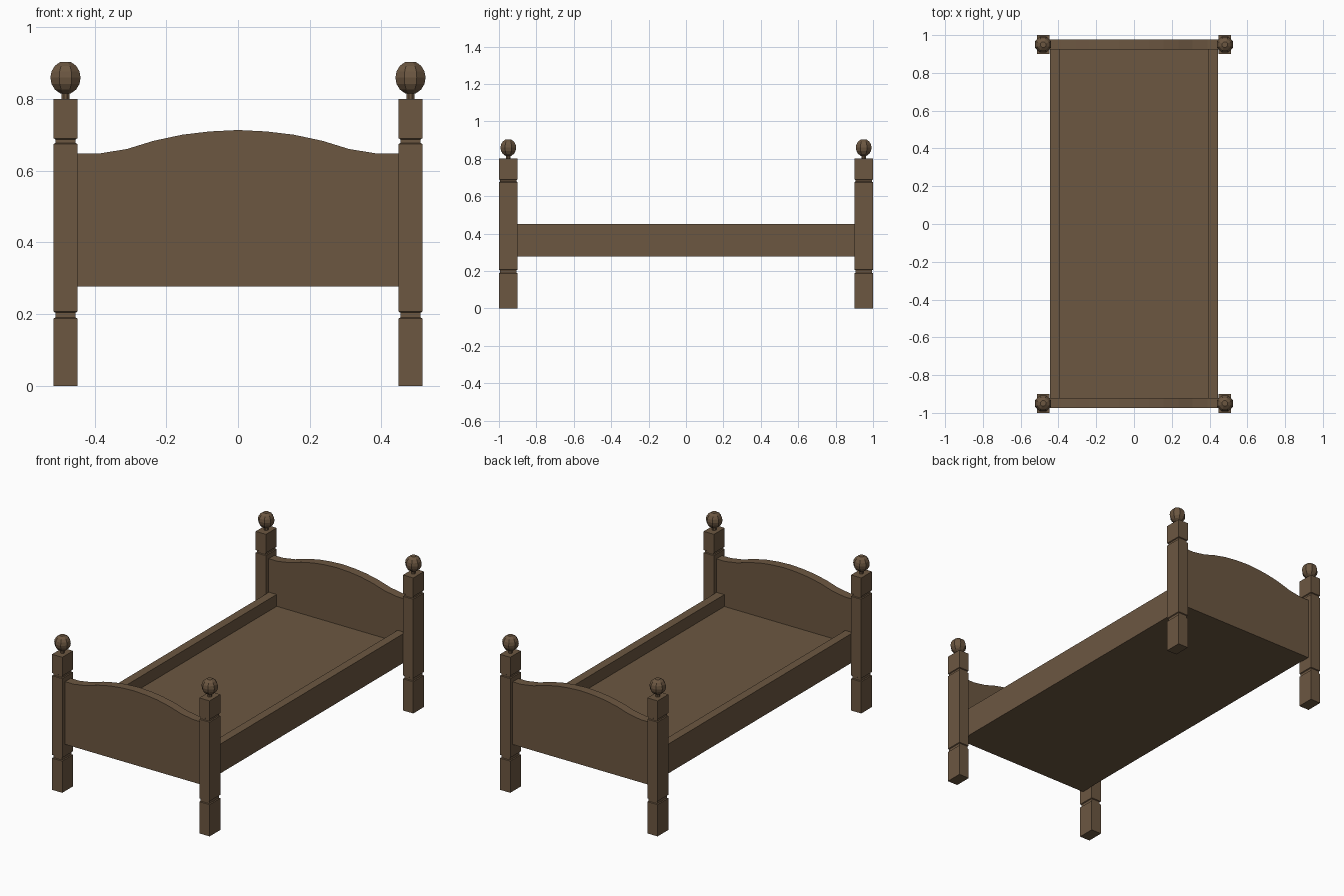
import bpy, bmesh, math

cube = bpy.data.objects.get("Cube")
if cube:
    bpy.data.objects.remove(cube)

wood = bpy.data.materials.new("brown wood")
wood.use_nodes = True
BROWN = (0.15, 0.095, 0.053, 1)
wood.diffuse_color = BROWN
wood.node_tree.nodes["Principled BSDF"].inputs["Base Color"].default_value = BROWN


def finish(name, bm):
    bmesh.ops.recalc_face_normals(bm, faces=bm.faces)
    mesh = bpy.data.meshes.new(name)
    bm.to_mesh(mesh)
    bm.free()
    mesh.materials.append(wood)
    obj = bpy.data.objects.new(name, mesh)
    bpy.context.collection.objects.link(obj)
    return obj


def loft(bm, rings):
    """Skin a list of equal-length point rings and cap both ends."""
    loops = [[bm.verts.new(p) for p in ring] for ring in rings]
    for a, b in zip(loops, loops[1:]):
        for i in range(len(a)):
            j = (i + 1) % len(a)
            bm.faces.new((a[i], a[j], b[j], b[i]))
    bm.faces.new(loops[0][::-1])
    bm.faces.new(loops[-1])


def box(name, x0, x1, y0, y1, z0, z1):
    bm = bmesh.new()
    loft(bm, [[(x0, y0, z), (x1, y0, z), (x1, y1, z), (x0, y1, z)] for z in (z0, z1)])
    return finish(name, bm)


# Square post with two shallow grooves
POST_X, POST_Y = 0.481, 0.95
HALF_X, HALF_Y, INSET = 0.0335, 0.05, 0.005
post_profile = [(0, 0), (0.187, 0), (0.19, INSET), (0.204, INSET), (0.207, 0),
                (0.674, 0), (0.677, INSET), (0.687, INSET), (0.69, 0), (0.80, 0)]


def post(name, cx, cy):
    bm = bmesh.new()
    rings = []
    for z, d in post_profile:
        w, l = HALF_X - d, HALF_Y - d
        rings.append([(cx - w, cy - l, z), (cx + w, cy - l, z),
                      (cx + w, cy + l, z), (cx - w, cy + l, z)])
    loft(bm, rings)
    finish(name, bm)


# Eight-sided ball finial on a short neck
BALL_R, BALL_Z = 0.0455, 0.859
finial_profile = [(0.012, 0.795), (0.012, 0.815)]
for deg in (-70, -45, -22, 0, 22, 45, 70):
    a = math.radians(deg)
    finial_profile.append((BALL_R * math.cos(a), BALL_Z + BALL_R * 1.03 * math.sin(a)))


def finial(name, cx, cy):
    bm = bmesh.new()
    angles = [math.pi / 8 + i * math.pi / 4 for i in range(8)]
    loft(bm, [[(cx + r * math.cos(a), cy + r * math.sin(a), z) for a in angles]
              for r, z in finial_profile])
    finish(name, bm)


# Arched end board
BASE_Z = 0.277
half_arch = [(0.447, 0.647), (0.39, 0.647), (0.31, 0.66), (0.235, 0.683),
             (0.155, 0.70), (0.08, 0.709)]
arch = half_arch + [(0, 0.713)] + [(-x, z) for x, z in reversed(half_arch)]
outline = [(-0.447, BASE_Z), (0.447, BASE_Z)] + arch


def end_board(name, y0, y1):
    bm = bmesh.new()
    loft(bm, [[(x, y, z) for x, z in outline] for y in (y0, y1)])
    finish(name, bm)


for end, sy in (("front", -1), ("back", 1)):
    for side, sx in (("right", -1), ("left", 1)):
        post(f"{end}_{side}_post", sx * POST_X, sy * POST_Y)
        finial(f"{end}_{side}_finial", sx * POST_X, sy * POST_Y)
end_board("footboard", -0.975, -0.922)
end_board("headboard", 0.925, 0.978)

# Side rails and the bed base between them
box("right_rail", -0.445, -0.395, -0.922, 0.925, BASE_Z, 0.45)
box("left_rail", 0.395, 0.445, -0.922, 0.925, BASE_Z, 0.45)
box("bed_base", -0.395, 0.395, -0.922, 0.925, BASE_Z, 0.38)
